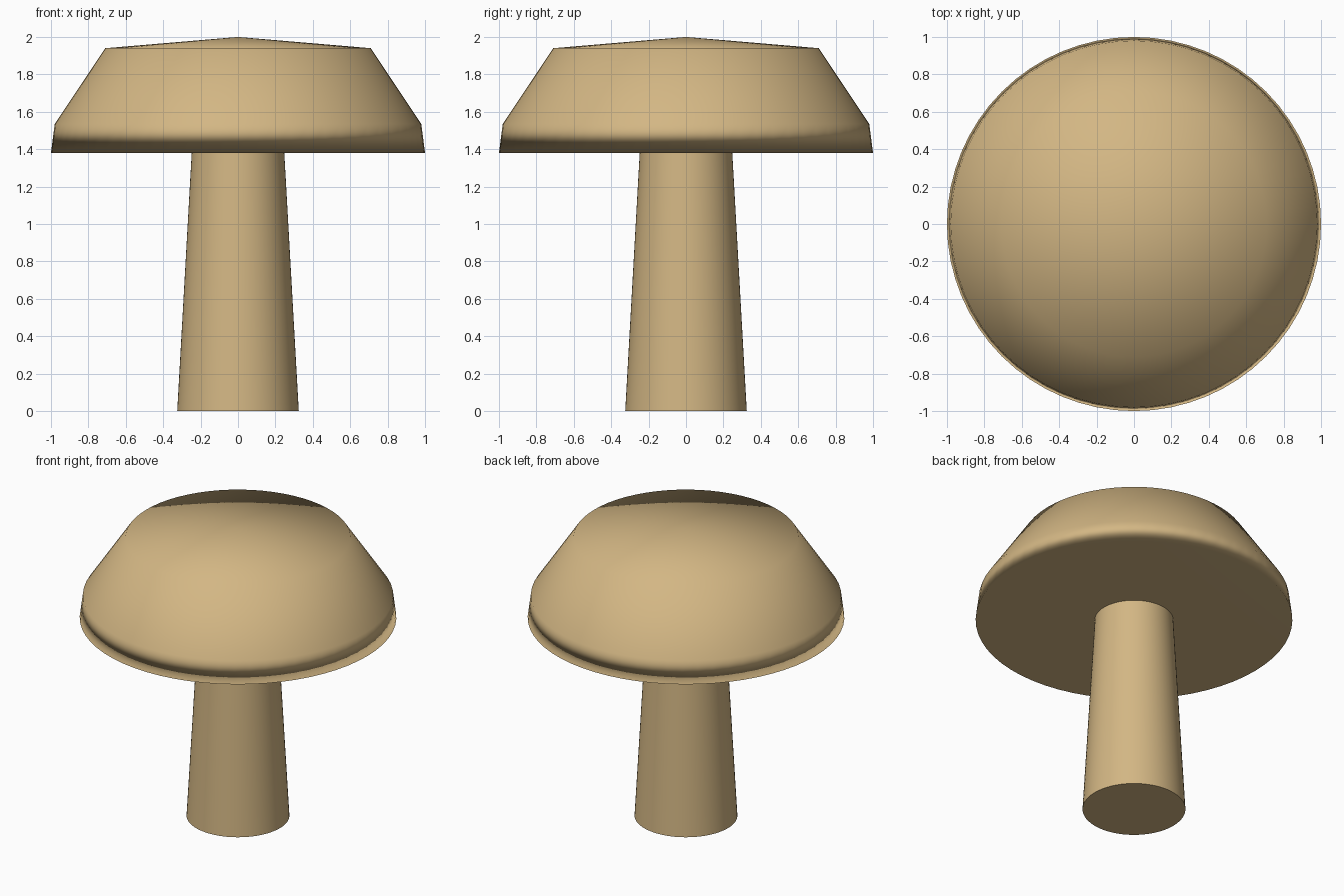
import bpy, bmesh, math

if "Cube" in bpy.data.objects:
    bpy.data.objects.remove(bpy.data.objects["Cube"])

SEGMENTS = 64

mat = bpy.data.materials.new("tan")
mat.diffuse_color = (0.65, 0.47, 0.23, 1)
mat.use_nodes = True
mat.node_tree.nodes["Principled BSDF"].inputs["Base Color"].default_value = mat.diffuse_color


def lathe(name, profile):
    """Turn (radius, z) points around z; open ends are capped, radius 0 is a tip."""
    bm = bmesh.new()
    rings = []
    for r, z in profile:
        if r == 0:
            rings.append([bm.verts.new((0, 0, z))] * SEGMENTS)
        else:
            rings.append([bm.verts.new((r * math.cos(a), r * math.sin(a), z))
                          for a in (2 * math.pi * i / SEGMENTS for i in range(SEGMENTS))])
    for low, high in zip(rings, rings[1:]):
        for i in range(SEGMENTS):
            j = (i + 1) % SEGMENTS
            corners = [low[i], low[j], high[j], high[i]]
            bm.faces.new(list(dict.fromkeys(corners)))
    for ring, (r, z) in ((rings[0], profile[0]), (rings[-1], profile[-1])):
        if r > 0:
            bm.faces.new(ring)
    bmesh.ops.recalc_face_normals(bm, faces=bm.faces)
    mesh = bpy.data.meshes.new(name)
    bm.to_mesh(mesh)
    bm.free()
    mesh.materials.append(mat)
    obj = bpy.data.objects.new(name, mesh)
    bpy.context.collection.objects.link(obj)
    for p in mesh.polygons:
        p.use_smooth = True
    return obj


# Tapered stem with crisp ends
stem = lathe("stem", [(0.325, 0), (0.247, 1.39)])
bpy.context.view_layer.objects.active = stem
stem.select_set(True)
bpy.ops.object.shade_smooth_by_angle(angle=math.radians(40))

# Rounded cap, smooth all over with a flat-looking underside
cap = lathe("cap", [(1.0, 1.38), (0.98, 1.535), (0.71, 1.94), (0, 2.0)])
weighted = cap.modifiers.new("soft_shading", "WEIGHTED_NORMAL")
weighted.mode = 'FACE_AREA'
